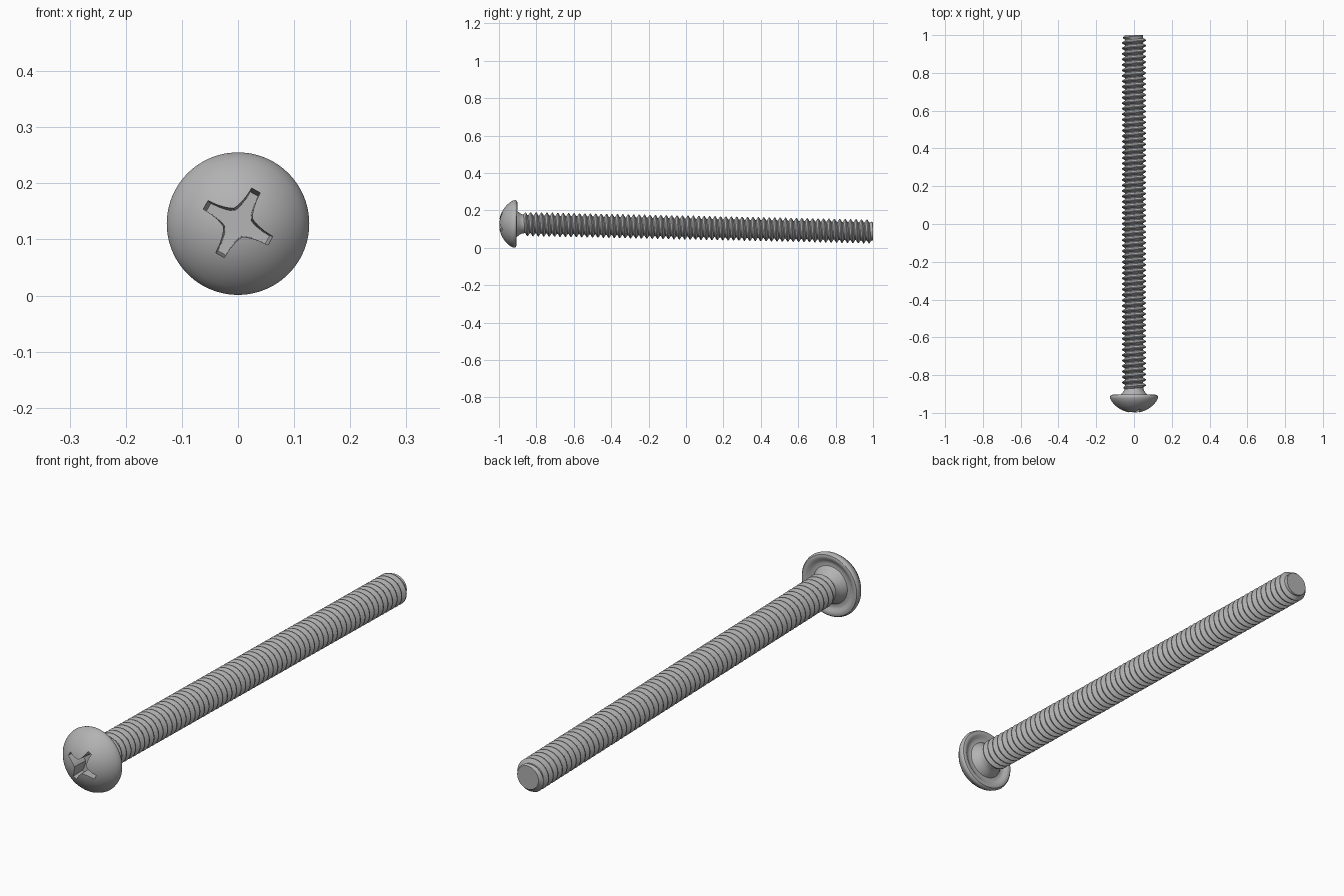
import bpy, bmesh, math
from math import sin, cos, pi, radians

cube = bpy.data.objects.get("Cube")
if cube:
    bpy.data.objects.remove(cube)

# One steel colour for the whole screw
steel = bpy.data.materials.new("steel_grey")
steel.use_nodes = True
COLOUR = (0.45, 0.45, 0.45, 1)
steel.diffuse_color = COLOUR
steel.node_tree.nodes["Principled BSDF"].inputs["Base Color"].default_value = COLOUR

TILT = -0.0214          # the screw rests on its head, so the tip hangs lower
CENTRE = (0, 0, 0.1085)


def make_object(name, bm):
    bmesh.ops.remove_doubles(bm, verts=bm.verts, dist=1e-5)
    bmesh.ops.recalc_face_normals(bm, faces=bm.faces)
    mesh = bpy.data.meshes.new(name)
    bm.to_mesh(mesh)
    bm.free()
    mesh.materials.append(steel)
    obj = bpy.data.objects.new(name, mesh)
    bpy.context.collection.objects.link(obj)
    obj.location = CENTRE
    obj.rotation_euler = (TILT, 0, 0)
    return obj


def select_only(obj):
    bpy.ops.object.select_all(action='DESELECT')
    obj.select_set(True)
    bpy.context.view_layer.objects.active = obj


def lathe(name, profile, segments=96):
    """Spin (radius, y) points around the y axis."""
    bm = bmesh.new()
    verts = [bm.verts.new((r, y, 0)) for r, y in profile]
    edges = [bm.edges.new(pair) for pair in zip(verts, verts[1:])]
    bmesh.ops.spin(bm, geom=verts + edges, cent=(0, 0, 0), axis=(0, 1, 0),
                   angle=2 * pi, steps=segments)
    return make_object(name, bm)


# Domed head with rounded rim, hollowed underside and flared neck
DOME_R = 0.145
dome = []
for i in range(15):
    r = 0.122 * i / 14
    dome.append((r, -1 + DOME_R - math.sqrt(DOME_R ** 2 - r ** 2)))
rim = [(0.1255, -0.924), (0.127, -0.918), (0.1255, -0.911), (0.121, -0.906), (0.114, -0.904)]
underside = [(0.104, -0.906), (0.096, -0.912), (0.086, -0.915), (0.075, -0.913)]
neck = [(0.068, -0.902), (0.061, -0.893), (0.055, -0.885), (0.051, -0.875), (0.048, -0.86), (0, -0.86)]
head = lathe("head", dome + rim + underside + neck)

# Cross recess cutter: one arm outline repeated four times, tapering inward
arm = [(0.019, -0.019), (0.026, -0.0155), (0.036, -0.0125), (0.050, -0.010), (0.068, -0.009)]
arm += [(x, -y) for x, y in reversed(arm[1:])]
outline = []
for k in range(4):
    a = radians(61 + 90 * k)
    outline += [(x * cos(a) - y * sin(a), x * sin(a) + y * cos(a)) for x, y in arm]
bm = bmesh.new()
rings = [[bm.verts.new((x * s, y, z * s)) for x, z in outline]
         for y, s in ((-1.03, 1.05), (-0.93, 0.88))]
count = len(outline)
for i in range(count):
    j = (i + 1) % count
    bm.faces.new((rings[0][i], rings[0][j], rings[1][j], rings[1][i]))
for ring in rings:
    bm.faces.new(ring)
cutter = make_object("recess_cutter", bm)
cutter.hide_render = True

cut = head.modifiers.new("recess", 'BOOLEAN')
cut.operation = 'DIFFERENCE'
cut.solver = 'EXACT'
cut.object = cutter
select_only(head)
bpy.ops.object.modifier_apply(modifier=cut.name)
bpy.data.objects.remove(cutter)

# Threaded shank: a tooth profile swept along a right-handed helix
PITCH, SEGS = 0.029, 40
START, END = -0.878, 1.0
CREST, ROOT = 0.064, 0.048
tooth = [(0, ROOT), (0.18, ROOT), (0.52, CREST), (0.66, CREST), (1, ROOT)]
steps = int(((END - START) / PITCH + 2) * SEGS)
bm = bmesh.new()
rows = []
for i in range(steps):
    a = 2 * pi * i / SEGS
    row = []
    for offset, r in tooth:
        y = START + PITCH * (i / SEGS + offset - 1)
        y = min(max(y, START), END)
        # threads fade out at the neck and at the chamfered tip
        r = min(r, 0.048 + 0.8 * (y - START), 0.047 + 0.9 * (END - y))
        row.append(bm.verts.new((r * sin(a), y, r * cos(a))))
    rows.append(row)
for a, b in zip(rows, rows[1:]):
    for k in range(len(tooth) - 1):
        bm.faces.new((a[k], b[k], b[k + 1], a[k + 1]))
bmesh.ops.dissolve_degenerate(bm, dist=1e-5, edges=bm.edges)
shank = make_object("threaded_shank", bm)

# Flat tip closing the shank
tip = lathe("tip_face", [(0, END), (0.047, END), (0.047, END - 0.004), (0, END - 0.004)], SEGS)

for obj in (head, shank, tip):
    select_only(obj)
    bpy.ops.object.shade_smooth_by_angle(angle=radians(30))
